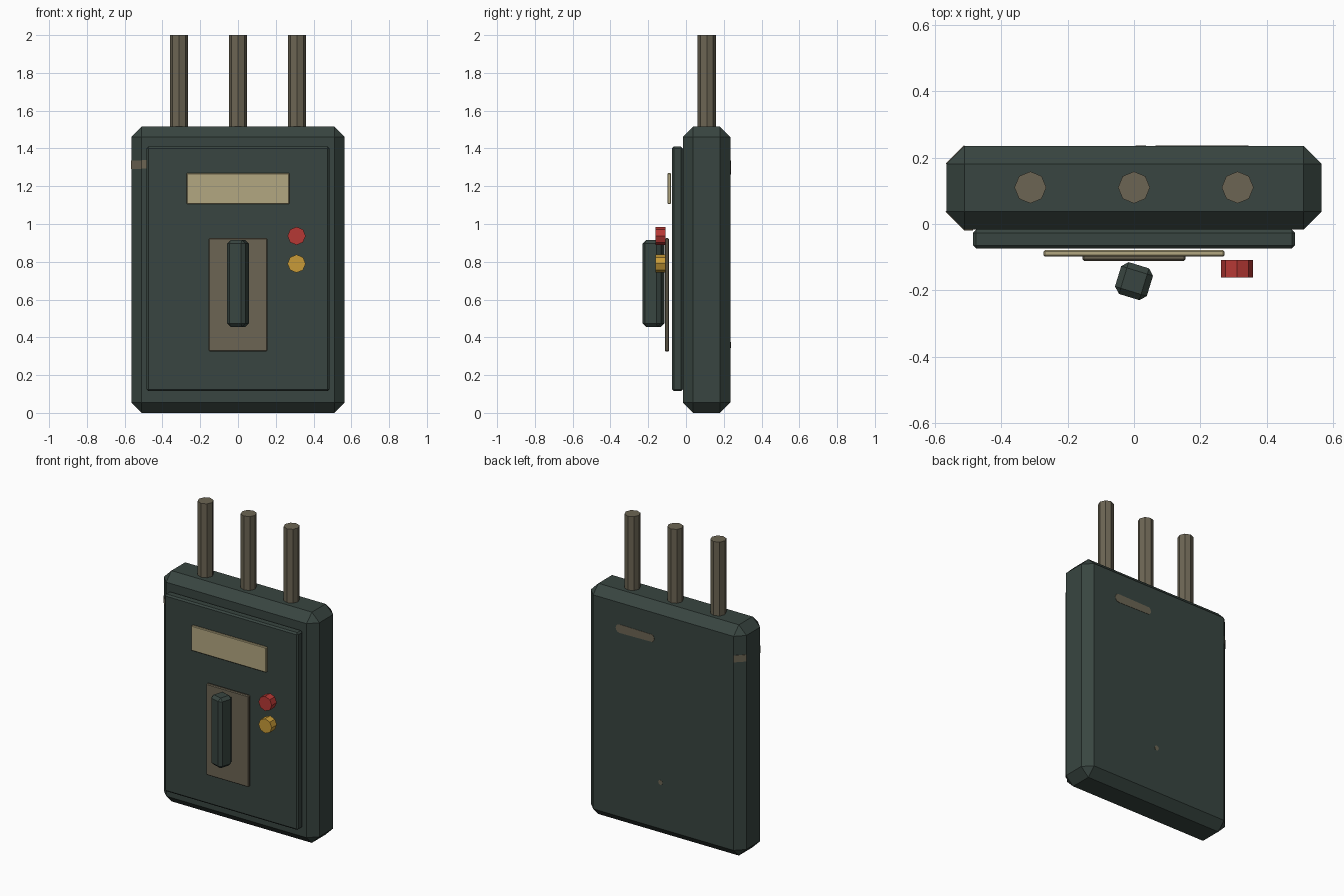
import bpy, math
from mathutils import Matrix

if "Cube" in bpy.data.objects:
    bpy.data.objects.remove(bpy.data.objects["Cube"])


def material(name, rgb):
    m = bpy.data.materials.new(name)
    m.diffuse_color = (*rgb, 1)
    m.use_nodes = True
    m.node_tree.nodes["Principled BSDF"].inputs["Base Color"].default_value = m.diffuse_color
    return m


GREEN = material("dark green paint", (0.040, 0.060, 0.052))
BROWN = material("dull brown metal", (0.150, 0.130, 0.088))
CREAM = material("cream plate", (0.450, 0.390, 0.220))
RED = material("red plastic", (0.470, 0.040, 0.035))
AMBER = material("amber plastic", (0.580, 0.330, 0.040))


def box(name, lo, hi, mat, bevel=0.0, turn=0.0):
    """Chamfered box given by its corners, turned about its own z axis."""
    mid = [(a + b) / 2 for a, b in zip(lo, hi)]
    bpy.ops.mesh.primitive_cube_add(size=1)
    o = bpy.context.object
    o.name = name
    o.data.transform(Matrix.Diagonal([b - a for a, b in zip(lo, hi)] + [1]))
    o.location = mid
    o.rotation_euler.z = math.radians(turn)
    o.data.materials.append(mat)
    if bevel:
        m = o.modifiers.new("chamfer", "BEVEL")
        m.width, m.segments = bevel, 1
    return o


def rod(name, centre, radius, depth, mat, sides=8, along_y=False):
    bpy.ops.mesh.primitive_cylinder_add(vertices=sides, radius=radius, depth=depth)
    o = bpy.context.object
    o.name = name
    # start with a corner on the x axis
    if along_y:
        o.data.transform(Matrix.Rotation(math.pi / 2, 4, 'X'))
    o.location = centre
    o.data.materials.append(mat)
    return o


# cabinet and door
box("cabinet", (-0.565, -0.017, 0), (0.565, 0.235, 1.515), GREEN, 0.055)
box("door", (-0.485, -0.074, 0.115), (0.485, -0.017, 1.41), GREEN, 0.01)

# plates on the door
box("label_plate", (-0.272, -0.098, 1.105), (0.272, -0.079, 1.27), CREAM, 0.004)
box("handle_plate", (-0.155, -0.111, 0.325), (0.155, -0.090, 0.925), BROWN, 0.005)

# twisted handle
box("handle", (-0.05, -0.222, 0.455), (0.05, -0.122, 0.915), GREEN, 0.018, -17)

# two buttons
for name, z, mat in (("red_button", 0.937, RED), ("amber_button", 0.79, AMBER)):
    rod(name, (0.31, -0.135, z), 0.048, 0.053, mat, along_y=True)

# three conduits out of the top
for i, x in enumerate((-0.312, 0, 0.312)):
    rod(f"conduit_{i + 1}", (x, 0.11, 1.72), 0.048, 0.56, BROWN)

# brown metal showing through the left corners
box("front_left_strip", (-0.577, 0.0085, 1.29), (-0.499, 0.0125, 1.335), BROWN, 0, -45)
box("front_strip", (-0.511, -0.019, 1.295), (-0.484, -0.015, 1.34), BROWN)
box("back_left_strip", (-0.577, 0.206, 1.29), (-0.499, 0.210, 1.335), BROWN, 0, 45)

# rounded brown slot and small spot on the back
slot = rod("back_slot", (0.205, 0.235, 1.29), 0.028, 0.004, BROWN, 12, True)
for v in slot.data.vertices:
    v.co.x += math.copysign(0.112, v.co.x + 1e-6)
rod("back_spot", (0.02, 0.235, 0.36), 0.016, 0.004, BROWN, 8, True)
